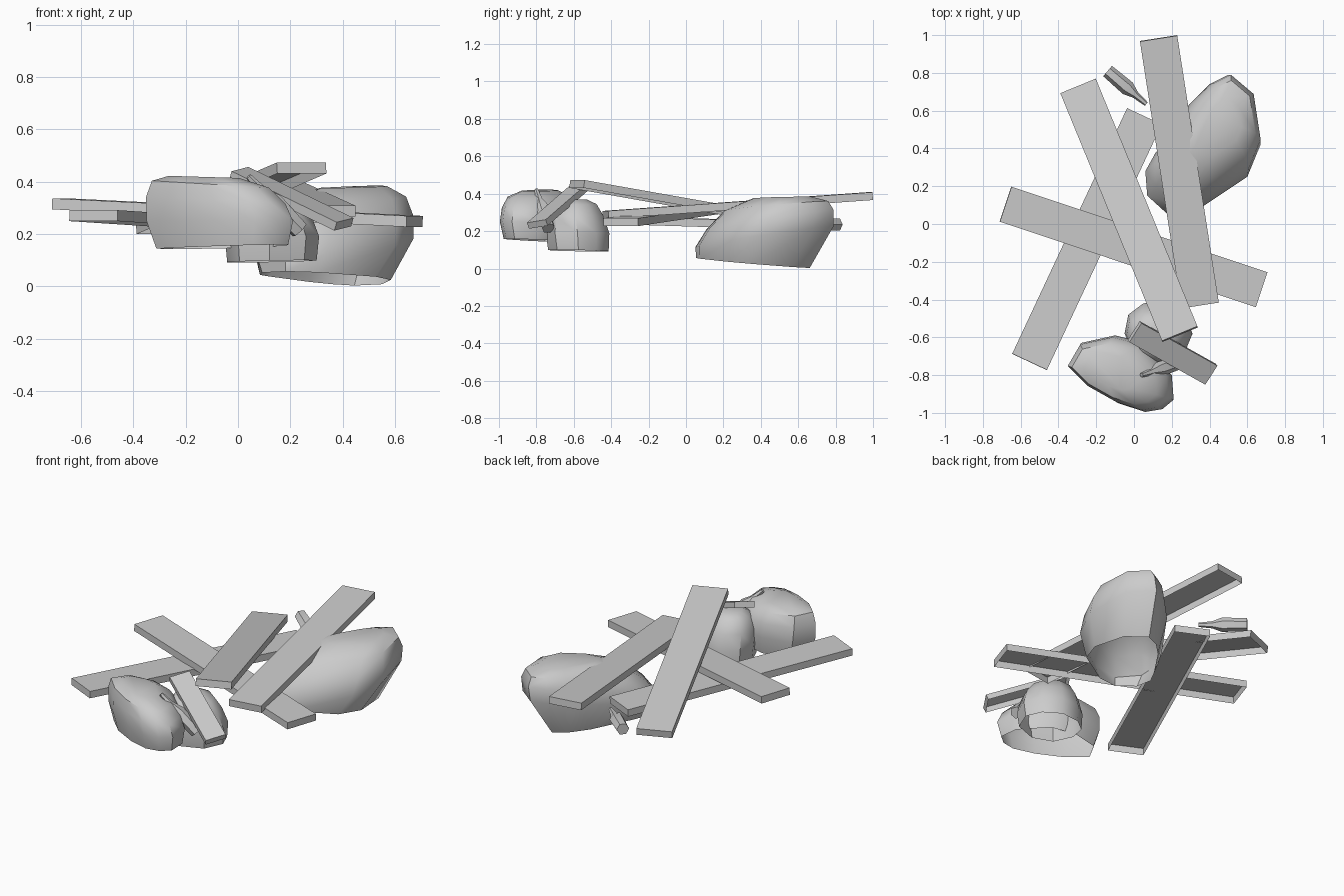
import bpy, bmesh, math
from mathutils import Vector

if "Cube" in bpy.data.objects:
    bpy.data.objects.remove(bpy.data.objects["Cube"])


def add_object(name, bm, angle=None):
    bmesh.ops.recalc_face_normals(bm, faces=bm.faces[:])
    me = bpy.data.meshes.new(name)
    bm.to_mesh(me)
    bm.free()
    ob = bpy.data.objects.new(name, me)
    bpy.context.collection.objects.link(ob)
    if angle:
        me.shade_smooth()
        me.set_sharp_from_angle(angle=math.radians(angle))
    return ob


def plank(name, start, end, width, thick=0.042, roll=0.0):
    """Board between two end centres, open underneath."""
    a, b = Vector(start), Vector(end)
    d = (b - a).normalized()
    side = Vector((0, 0, 1)).cross(d).normalized()
    up = d.cross(side)
    side, up = (side * math.cos(roll) + up * math.sin(roll),
                up * math.cos(roll) - side * math.sin(roll))
    side, up = side * width / 2, up * thick / 2
    bm = bmesh.new()
    low = [bm.verts.new(p - up) for p in (a - side, b - side, b + side, a + side)]
    top = [bm.verts.new(p + up) for p in (a - side, b - side, b + side, a + side)]
    top_face = bm.faces.new(top)
    for i in range(4):
        j = (i + 1) % 4
        bm.faces.new((low[i], low[j], top[j], top[i]))
    ob = add_object(name, bm)
    # open shell: make sure the top faces upward
    if ob.data.polygons[0].normal.z < 0:
        ob.data.flip_normals()


def rock(name, centre, outline, levels):
    """Rounded boulder lofted from one outline; level = z, scale, dx, dy, tilt x, tilt y."""
    cx, cy = centre
    bm = bmesh.new()
    rings = []
    for z, s, dx, dy, tx, ty in levels:
        ring = []
        for x, y in outline:
            px, py = (x - cx) * s, (y - cy) * s
            ring.append(bm.verts.new((cx + dx + px, cy + dy + py, z + tx * px + ty * py)))
        rings.append(ring)
    n = len(outline)
    for r0, r1 in zip(rings, rings[1:]):
        for i in range(n):
            j = (i + 1) % n
            bm.faces.new((r0[i], r0[j], r1[j], r1[i]))
    bm.faces.new(rings[-1])
    ob = add_object(name, bm, 40)
    if ob.data.polygons[-1].normal.z < 0:
        ob.data.flip_normals()


def shard(name, wide, tip, radius=0.04):
    """Splinter: thick six-sided half narrowing to a thin end."""
    a, b = Vector(wide), Vector(tip)
    d = (b - a).normalized()
    u = Vector((0, 0, 1)).cross(d).normalized()
    v = d.cross(u)
    bm = bmesh.new()
    rings = []
    for t, s in ((0, 0.9), (0.52, 1.0), (0.72, 0.5), (1, 0.3)):
        c = a.lerp(b, t)
        rings.append([bm.verts.new(c + radius * s * (u * math.cos(k * math.pi / 3)
                                                     + v * math.sin(k * math.pi / 3)))
                      for k in range(6)])
    for r0, r1 in zip(rings, rings[1:]):
        for i in range(6):
            j = (i + 1) % 6
            bm.faces.new((r0[i], r0[j], r1[j], r1[i]))
    bm.faces.new(rings[0])
    bm.faces.new(rings[-1])
    add_object(name, bm, 35)


# Scattered boards
plank("cross_plank", (-0.68, 0.105, 0.315), (0.675, -0.348, 0.248), 0.195)
plank("lower_plank", (-0.553, -0.73, 0.27), (0.055, 0.57, 0.23), 0.203)
plank("leaning_plank", (-0.295, 0.728, 0.22), (0.243, -0.583, 0.452), 0.203)
plank("long_plank", (0.13, 0.983, 0.387), (0.35, -0.43, 0.287), 0.2)
plank("short_plank", (0.003, -0.57, 0.432), (0.405, -0.795, 0.237), 0.12, 0.035, 0.15)

# Boulders
rock("large_rock", (0.36, 0.41),
     [(.06, .28), (.07, .15), (.18, .05), (.33, .07), (.60, .25), (.67, .42),
      (.63, .68), (.50, .79), (.40, .74), (.29, .63), (.11, .37)],
     [(.03, .82, -.03, -.06, -.02, -.08), (.17, 1, 0, 0, .03, .14),
      (.26, .92, .025, .03, .03, .14), (.335, .75, .05, .065, .03, .08),
      (.38, .42, .08, .10, .02, .02)])
rock("front_rock", (-0.07, -0.79),
     [(-.35, -.75), (-.28, -.63), (-.10, -.59), (.06, -.63), (.20, -.80), (.21, -.93),
      (.15, -.98), (.06, -.995), (-.08, -.95), (-.24, -.86)],
     [(.15, .9, .01, 0, .02, -.03), (.25, 1, 0, 0, 0, 0), (.33, .95, -.015, 0, -.05, 0),
      (.39, .8, -.035, 0, -.06, 0), (.418, .48, -.06, .01, -.03, 0)])
rock("middle_rock", (0.12, -0.58),
     [(-.05, -.58), (-.03, -.48), (.05, -.42), (.17, -.41), (.27, -.48),
      (.31, -.58), (.26, -.70), (.12, -.75), (0, -.70)],
     [(.095, .95, 0, .005, .02, -.02), (.19, 1, 0, 0, 0, 0), (.28, .88, -.01, -.01, 0, 0),
      (.345, .66, -.015, -.01, -.03, 0), (.37, .35, -.02, -.01, 0, 0)])

# Splinters
shard("back_splinter", (-0.14, 0.81, 0.235), (0.065, 0.635, 0.235))
shard("front_splinter", (0.235, -0.735, 0.215), (0.04, -0.80, 0.42))
